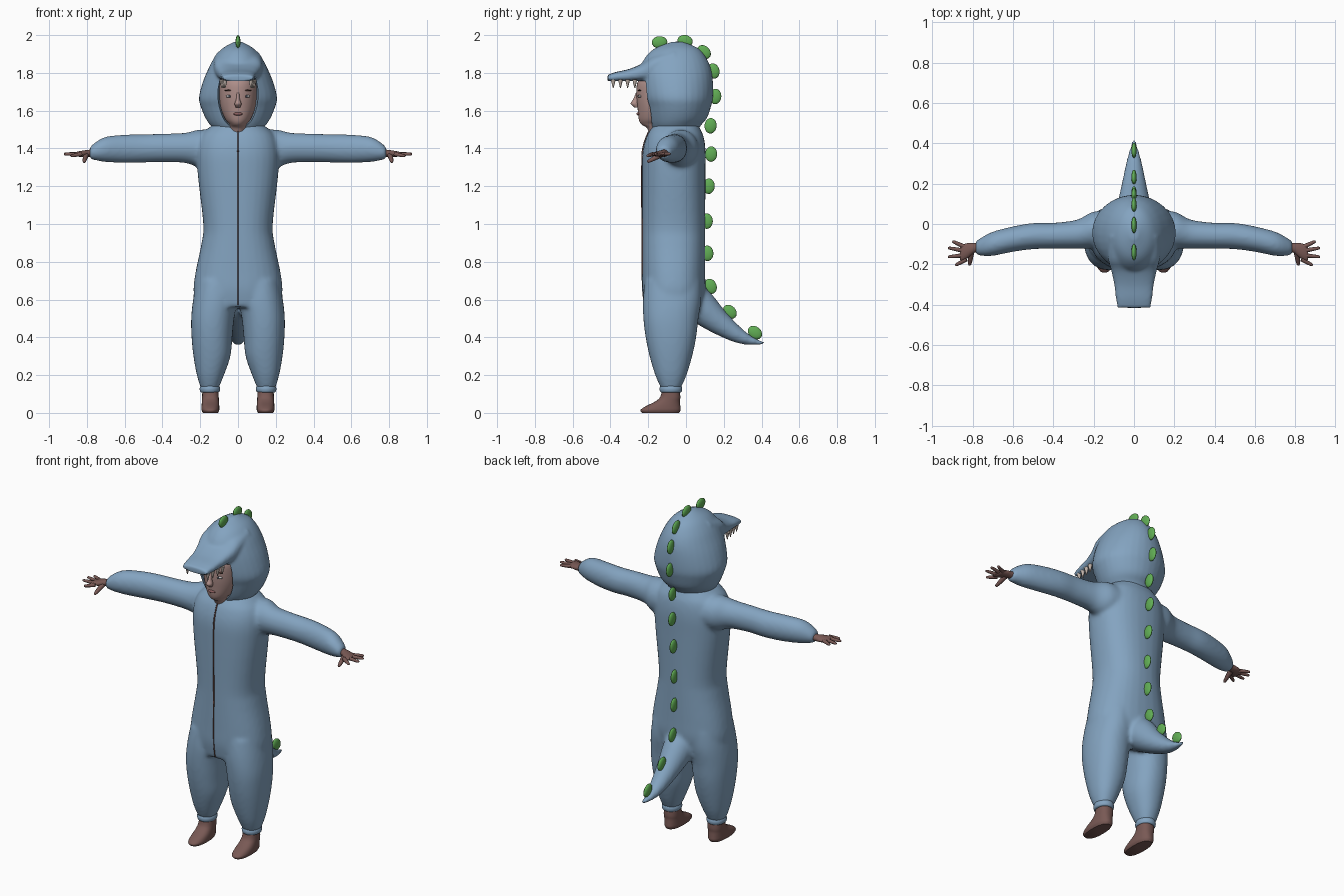
import bpy, bmesh, math
from mathutils import Vector, Matrix

cube = bpy.data.objects.get("Cube")
if cube:
    bpy.data.objects.remove(cube, do_unlink=True)

X, Y, Z = Vector((1, 0, 0)), Vector((0, 1, 0)), Vector((0, 0, 1))


def material(name, rgb):
    m = bpy.data.materials.new(name)
    m.use_nodes = True
    m.diffuse_color = (*rgb, 1)
    bsdf = next(n for n in m.node_tree.nodes if n.type == 'BSDF_PRINCIPLED')
    bsdf.inputs["Base Color"].default_value = (*rgb, 1)
    return m


BLUE = material("suit blue", (.23, .37, .53))
GREEN = material("spike green", (.12, .42, .09))
FACE = material("face skin", (.42, .27, .25))
SKIN = material("hand and foot skin", (.19, .1, .09))
ZIP = material("zipper brown", (.13, .06, .05))
IVORY = material("tooth ivory", (.55, .47, .42))
EYE = material("eye grey", (.5, .48, .48))
IRIS = material("iris dark", (.05, .06, .08))
LIP = material("lip red", (.25, .11, .11))
BROW = material("brow brown", (.1, .05, .04))


def resample(rings, steps=4):
    """Catmull-Rom interpolation of number tuples."""
    out = []
    for i in range(len(rings) - 1):
        p = [rings[max(0, min(len(rings) - 1, i + k))] for k in (-1, 0, 1, 2)]
        for s in range(steps):
            t = s / steps
            out.append([b + .5 * t * (c - a + t * (2*a - 5*b + 4*c - d + t * (3*(b - c) + d - a)))
                        for a, b, c, d in zip(*p)])
    return out + [rings[-1]]


def loft(bm, rings, u=X, v=Y, power=2, side=1, n=32):
    """Closed skin through rings of (x, y, z, half u, half v)."""
    loops = []
    for x, y, z, a, b in resample(rings):
        loop = []
        for k in range(n):
            c, s = math.cos(math.tau * k / n), math.sin(math.tau * k / n)
            c, s = [math.copysign(abs(q) ** (2 / power), q) for q in (c, s)]
            loop.append(bm.verts.new(Vector((x * side, y, z)) + u * a * c + v * b * s))
        loops.append(loop)
    for p, q in zip(loops, loops[1:]):
        for k in range(n):
            bm.faces.new((p[k], p[k - 1], q[k - 1], q[k]))
    bm.faces.new(loops[0])
    bm.faces.new(loops[-1][::-1])


def tube(bm, start, end, r0, r1):
    """Rounded, tapered finger."""
    a, b = Vector(start), Vector(end)
    t = (b - a).normalized()
    u = t.cross(Z).normalized()
    spots = [(0, r0), (.6, (r0 + r1) / 2), (.92, r1), (1, r1 * .4)]
    loft(bm, [(*a.lerp(b, f), r, r) for f, r in spots], u, u.cross(t), n=10)


def ball(bm, center, size, rot=Matrix()):
    bmesh.ops.create_uvsphere(bm, u_segments=20, v_segments=12, radius=1,
                              matrix=Matrix.Translation(center) @ rot @ Matrix.Diagonal((*size, 1)))


def finish(bm, name, mat):
    bmesh.ops.recalc_face_normals(bm, faces=bm.faces)
    me = bpy.data.meshes.new(name)
    bm.to_mesh(me)
    bm.free()
    me.materials.append(mat)
    ob = bpy.data.objects.new(name, me)
    bpy.context.collection.objects.link(ob)
    return smooth(ob)


def smooth(ob, angle=50):
    bpy.ops.object.select_all(action='DESELECT')
    ob.select_set(True)
    bpy.context.view_layer.objects.active = ob
    bpy.ops.object.shade_smooth_by_angle(angle=math.radians(angle))
    return ob


def blend(ob, voxel, rounds):
    """Fuse overlapping shells into one soft surface."""
    r = ob.modifiers.new("fuse", 'REMESH')
    r.mode, r.voxel_size, r.use_smooth_shade = 'VOXEL', voxel, True
    s = ob.modifiers.new("soften", 'SMOOTH')
    s.factor, s.iterations = .5, rounds


def vertical(rows, x=0):
    return [(x, cy, z, hx, hy) for z, cy, hx, hy in rows]


# Suit: torso, legs, arms and tail fused together
bm = bmesh.new()
loft(bm, vertical([(.56, -.067, .225, .15), (.65, -.065, .236, .166), (.75, -.065, .224, .167),
                   (.9, -.065, .193, .167), (1, -.065, .184, .167), (1.25, -.065, .212, .168),
                   (1.38, -.063, .218, .167), (1.46, -.058, .2, .152), (1.505, -.055, .16, .13),
                   (1.54, -.05, .11, .11)]), power=2.3)
for side in (1, -1):
    loft(bm, [(.15, -.08, .125, .045, .05), (.146, -.08, .2, .072, .083), (.138, -.08, .3, .098, .113),
              (.138, -.08, .4, .108, .134), (.134, -.08, .5, .114, .146), (.12, -.073, .6, .118, .155),
              (.11, -.068, .7, .11, .15)], power=2.2, side=side)
    loft(bm, [(.08, -.03, 1.4, .1, .095), (.2, -.03, 1.4, .092, .1), (.28, -.05, 1.403, .072, .08),
              (.4, -.058, 1.403, .064, .075), (.5, -.06, 1.4, .065, .075), (.6, -.075, 1.398, .063, .075),
              (.7, -.098, 1.395, .06, .067), (.755, -.112, 1.385, .046, .048),
              (.785, -.118, 1.375, .032, .03)], Y, Z, side=side)
loft(bm, [(0, 0, .62, .09, .1), (0, .08, .56, .085, .09), (0, .18, .475, .064, .064),
          (0, .28, .407, .044, .041), (0, .35, .378, .028, .023), (0, .415, .368, .01, .008)],
     X, Vector((0, .6, .8)))
blend(finish(bm, "suit", BLUE), .011, 7)

# Hood with brim, then the face opening is cut out
bm = bmesh.new()
loft(bm, vertical([(1.485, -.055, .11, .115), (1.52, -.055, .145, .132), (1.56, -.045, .172, .156),
                   (1.62, -.042, .197, .174), (1.67, -.045, .207, .188), (1.75, -.05, .187, .193),
                   (1.82, -.055, .158, .188), (1.88, -.055, .126, .162), (1.93, -.05, .082, .115),
                   (1.965, -.045, .02, .03)]))
loft(bm, [(0, -.06, 1.845, .13, .09), (0, -.17, 1.828, .128, .068), (0, -.23, 1.803, .113, .048),
          (0, -.3, 1.787, .098, .034), (0, -.37, 1.779, .09, .026), (0, -.415, 1.772, .082, .018)],
     X, Z, power=2.8)
hood = finish(bm, "hood", BLUE)
blend(hood, .009, 5)
bm = bmesh.new()
loft(bm, vertical([(1.5, -.33, .025, .19), (1.55, -.33, .076, .19), (1.62, -.33, .102, .19),
                   (1.7, -.33, .108, .19), (1.757, -.33, .098, .19)]), power=6)
cutter = finish(bm, "face_opening_cutter", BLUE)
cutter.hide_render = True
cut = hood.modifiers.new("face opening", 'BOOLEAN')
cut.operation, cut.object = 'DIFFERENCE', cutter
bpy.context.view_layer.objects.active = hood
for name in [m.name for m in hood.modifiers]:
    bpy.ops.object.modifier_apply(modifier=name)
bpy.data.objects.remove(cutter, do_unlink=True)
smooth(hood, 40)

# Head and nose
bm = bmesh.new()
loft(bm, vertical([(1.44, -.12, .05, .06), (1.505, -.135, .048, .07), (1.527, -.168, .045, .068),
                   (1.555, -.162, .068, .088), (1.61, -.155, .09, .101), (1.67, -.15, .099, .112),
                   (1.74, -.145, .1, .115), (1.775, -.14, .09, .1)]))
loft(bm, vertical([(1.695, -.255, .007, .01), (1.66, -.264, .01, .016), (1.637, -.272, .018, .021),
                   (1.618, -.262, .012, .012)]), n=16)
finish(bm, "head", FACE)

# Facial details
for name, mat, spot, size in (("eye", EYE, (.045, -.242, 1.676), (.019, .012, .008)),
                              ("iris", IRIS, (.045, -.251, 1.676), (.007, .005, .007)),
                              ("brow", BROW, (.046, -.246, 1.707), (.026, .009, .004))):
    for label, side in (("left", 1), ("right", -1)):
        bm = bmesh.new()
        ball(bm, (spot[0] * side, *spot[1:]), size)
        finish(bm, f"{label}_{name}", mat)
bm = bmesh.new()
ball(bm, (0, -.25, 1.583), (.024, .012, .009))
finish(bm, "lips", LIP)

# Teeth under the brim
bm = bmesh.new()
for side in (1, -1):
    for i in range(4):
        bmesh.ops.create_cone(bm, cap_ends=True, segments=10, radius1=.002, radius2=.013, depth=.045,
                              matrix=Matrix.Translation((side * (.068 + .006 * i), -.385 + .038 * i, 1.742)))
finish(bm, "teeth", IVORY)

# Zipper down the front
bm = bmesh.new()
loft(bm, [(0, -.215, .57, .004, .006), (0, -.227, .66, .004, .006), (0, -.23, .9, .004, .006),
          (0, -.231, 1.3, .004, .006), (0, -.226, 1.4, .004, .006), (0, -.204, 1.47, .004, .006),
          (0, -.188, 1.5, .004, .006)], n=8)
finish(bm, "zipper", ZIP)

# Hands, feet and ankle cuffs
TIPS = ((.9, -.085, 1.372), (.922, -.118, 1.372), (.922, -.163, 1.37), (.885, -.205, 1.36))
for label, side in (("left", 1), ("right", -1)):
    bm = bmesh.new()
    loft(bm, [(.75, -.112, 1.378, .024, .022), (.79, -.118, 1.374, .024, .019),
              (.82, -.13, 1.372, .036, .017), (.85, -.142, 1.37, .04, .013),
              (.862, -.146, 1.37, .032, .007)], Y, Z, side=side, n=16)
    for i, (x, y, z) in enumerate(TIPS):
        tube(bm, (side * (.842 - .004 * i), -.112 - .021 * i, 1.37), (side * x, y, z), .0115, .007)
    tube(bm, (side * .805, -.135, 1.365), (side * .815, -.205, 1.328), .015, .008)
    finish(bm, f"{label}_hand", SKIN)

    bm = bmesh.new()
    loft(bm, vertical([(0, -.135, .04, .098), (.015, -.135, .047, .106), (.035, -.122, .047, .092),
                       (.06, -.098, .045, .066), (.085, -.083, .044, .053), (.13, -.08, .042, .046)],
                      side * .146), power=2.4)
    finish(bm, f"{label}_foot", SKIN)

    bm = bmesh.new()
    loft(bm, vertical([(.108, -.08, .044, .05), (.113, -.08, .051, .057), (.128, -.08, .054, .06),
                       (.143, -.08, .05, .056)], side * .149))
    finish(bm, f"{label}_ankle_cuff", BLUE)

# Row of spikes from the forehead to the tail tip
SPINE = [(-.14, 1.962), (-.005, 1.968), (.095, 1.91), (.145, 1.81), (.155, 1.675), (.13, 1.52),
         (.133, 1.37), (.12, 1.2), (.11, 1.015), (.113, .845), (.13, .67), (.232, .535), (.365, .425)]
bm = bmesh.new()
for i, (y, z) in enumerate(SPINE):
    a, b = SPINE[max(i - 1, 0)], SPINE[min(i + 1, len(SPINE) - 1)]
    angle = math.atan2(b[1] - a[1], b[0] - a[0])
    ball(bm, (0, y, z), (.013, .041, .032), Matrix.Rotation(angle, 4, 'X'))
finish(bm, "back_spikes", GREEN)
